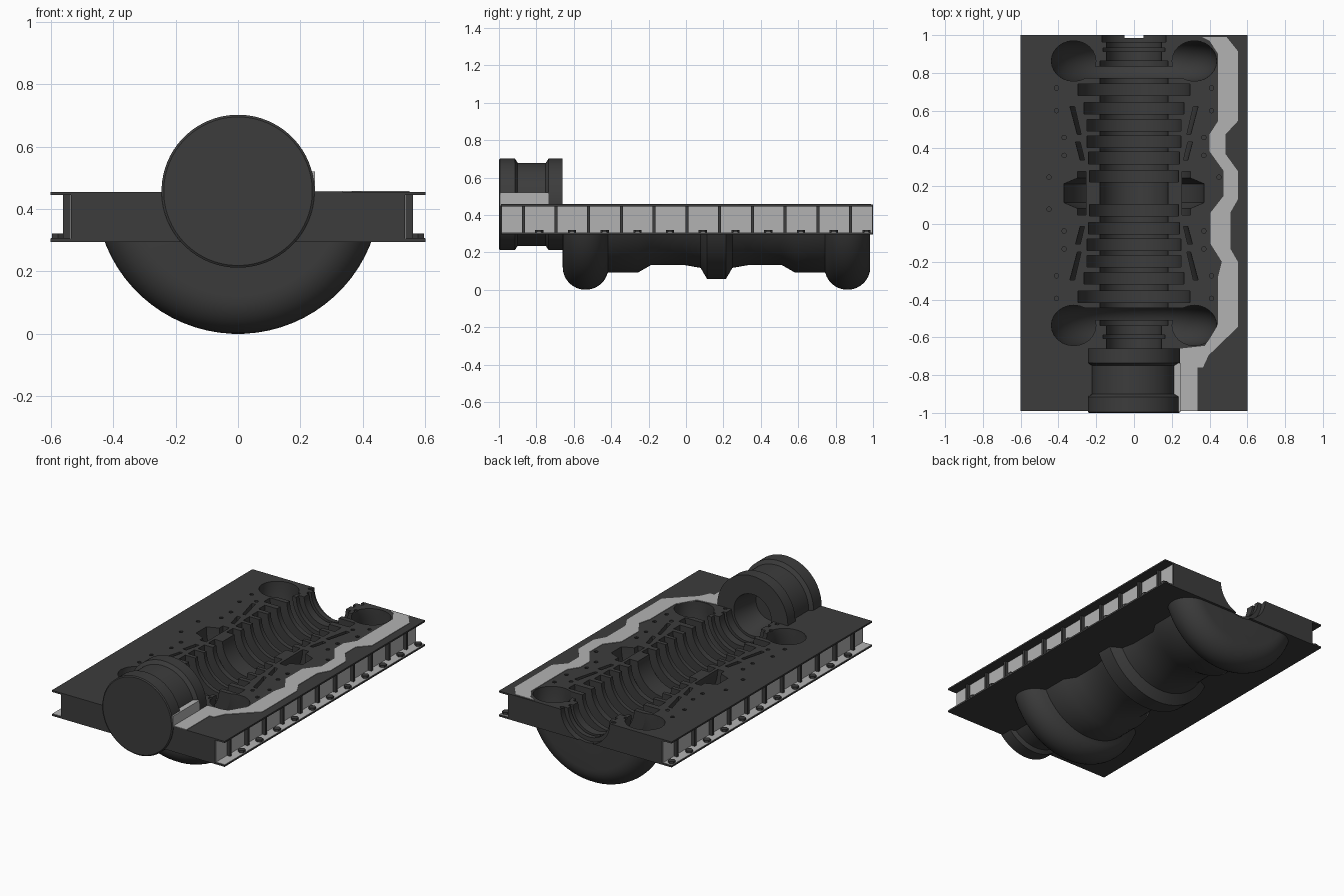
import bpy, bmesh, math
from mathutils import Matrix

if "Cube" in bpy.data.objects:
    bpy.data.objects.remove(bpy.data.objects["Cube"])

AXIS_Z = 0.457      # height of the shaft axis
MID_Y = 0.163       # plane of symmetry of the bladed section
SEGMENTS = 72


def material(name, value):
    mat = bpy.data.materials.new(name)
    mat.use_nodes = True
    color = (value, value, value, 1)
    mat.diffuse_color = color
    bsdf = next(n for n in mat.node_tree.nodes if n.type == 'BSDF_PRINCIPLED')
    bsdf.inputs["Base Color"].default_value = color
    return mat


dark = material("dark iron", 0.045)
light = material("light grey paint", 0.45)


def finish(name, bm, mat):
    bmesh.ops.recalc_face_normals(bm, faces=bm.faces)
    mesh = bpy.data.meshes.new(name)
    bm.to_mesh(mesh)
    bm.free()
    mesh.materials.append(mat)
    obj = bpy.data.objects.new(name, mesh)
    bpy.context.collection.objects.link(obj)
    return obj


def add_box(bm, x, y, z):
    size = [b - a for a, b in (x, y, z)]
    centre = [(a + b) / 2 for a, b in (x, y, z)]
    bmesh.ops.create_cube(bm, size=1, matrix=Matrix.Translation(centre) @ Matrix.Diagonal((*size, 1)))


def add_cylinder(bm, x, y, z, radius, depth, sides):
    bmesh.ops.create_cone(bm, cap_ends=True, segments=sides, radius1=radius, radius2=radius,
                          depth=depth, matrix=Matrix.Translation((x, y, z)))


def add_prism(bm, points, direction):
    """Extrude a closed outline along a direction."""
    face = bm.faces.new([bm.verts.new(p) for p in points])
    top = bmesh.ops.extrude_face_region(bm, geom=[face])["geom"]
    bmesh.ops.translate(bm, vec=direction, verts=[v for v in top if isinstance(v, bmesh.types.BMVert)])


def add_lathe(bm, profile, ring=False):
    """Turn (y, radius) points about the shaft axis; a ring profile closes on itself."""
    loops = []
    for y, r in profile:
        angles = [(i + 0.5) * math.tau / SEGMENTS for i in range(SEGMENTS)]
        loops.append([bm.verts.new((r * math.cos(a), y, AXIS_Z + r * math.sin(a))) for a in angles])
    pairs = list(zip(loops, loops[1:]))
    if ring:
        pairs.append((loops[-1], loops[0]))
    else:
        bm.faces.new(loops[0])
        bm.faces.new(loops[-1])
    for a, b in pairs:
        for i in range(SEGMENTS):
            j = (i + 1) % SEGMENTS
            bm.faces.new((a[i], a[j], b[j], b[i]))


def lathe(name, profile, ring=False):
    bm = bmesh.new()
    add_lathe(bm, profile, ring)
    return finish(name, bm, dark)


def mirrored(half):
    """Both halves of a profile about the middle plane, as y positions."""
    full = [(-d, r) for d, r in reversed(half)] + half
    return [(MID_Y + d, r) for d, r in full]


def cut(obj, cutters):
    for cutter in cutters:
        mod = obj.modifiers.new("cut", 'BOOLEAN')
        mod.operation = 'DIFFERENCE'
        mod.solver = 'EXACT'
        mod.object = cutter
    graph = bpy.context.evaluated_depsgraph_get()
    mesh = bpy.data.meshes.new_from_object(obj.evaluated_get(graph))
    obj.modifiers.clear()
    mesh.materials.clear()
    mesh.materials.append(dark)
    for poly in mesh.polygons:
        poly.material_index = 0
    obj.data = mesh


def smooth(obj):
    for poly in obj.data.polygons:
        poly.use_smooth = True
    obj.data.set_sharp_from_angle(angle=math.radians(30))


# Shaft bore with stage grooves
grooves = [(0.09, 0.235), (0.186, 0.24), (0.273, 0.248), (0.36, 0.25),
           (0.45, 0.265), (0.548, 0.297), (0.64, 0.345)]
half = []
for d, r in grooves:
    half += [(d - 0.031, 0.18), (d - 0.031, r), (d + 0.031, r), (d + 0.031, 0.18)]
half += [(0.7, 0.18), (0.7, 0.145), (0.75, 0.145), (0.75, 0.165), (0.77, 0.165), (0.77, 0.145)]
front_end = [(MID_Y - 1.0, 0.1), (MID_Y - 0.823, 0.13), (MID_Y - 0.823, 0.145)]
back_end = [(MID_Y + 0.8, 0.145), (MID_Y + 0.8, 0.17), (1.1, 0.17)]
bore = lathe("bore_cutter", front_end + mirrored(half) + back_end)

# Annular chambers: end scrolls, centre inlet and slanted bleed slots
chambers = [lathe("inlet_cutter", mirrored([(0.05, 0.37), (0.08, 0.3), (0.115, 0.3), (0.115, 0.255)]), True)]
slots = [[(0.31, 0.28), (0.31, 0.3), (0.46, 0.34), (0.46, 0.315)],
         [(0.175, 0.262), (0.175, 0.285), (0.27, 0.31), (0.27, 0.285)]]
scroll = [(0.7 + 0.107 * math.cos(a), 0.32 + 0.118 * math.sin(a))
          for a in (i * math.tau / 24 for i in range(24))]
for side in (-1, 1):
    for outline in [scroll] + slots:
        chambers.append(lathe("chamber_cutter", [(MID_Y + side * d, r) for d, r in outline], True))

# Bolt holes in the joint face
bm = bmesh.new()
holes = [(0.41, 0.557), (0.41, 0.437), (0.37, 0.295), (0.335, 0.497),
         (0.37, 0.2), (0.45, 0.085), (0.18, 0.81), (0.2, 0.72)]
for x, d in holes:
    for sx in (-1, 1):
        for sy in (-1, 1):
            add_cylinder(bm, sx * x, MID_Y + sy * d, 0.465, 0.012, 0.05, 10)
bolt_holes = finish("bolt_hole_cutter", bm, dark)

# Flanged joint block with side channels
bm = bmesh.new()
right = [(0.6, 0.295), (0.6, 0.305), (0.535, 0.305), (0.535, 0.445), (0.6, 0.445), (0.6, 0.455)]
section = right + [(-x, z) for x, z in reversed(right)]
add_prism(bm, [(x, -0.99, z) for x, z in section], (0, 1.99, 0))
joint_block = finish("joint_block", bm, dark)
cut(joint_block, [bore, bolt_holes] + chambers)
smooth(joint_block)

# Lower casing with rounded end scrolls
shell = [(0.05, 0.4), (0.085, 0.34), (0.17, 0.325), (0.35, 0.325), (0.42, 0.365), (0.58, 0.365)]
shell += [(0.7 - 0.122 * math.cos(a), 0.337 + 0.12 * math.sin(a))
          for a in (math.radians(15 + 11 * i) for i in range(16))]
casing = lathe("lower_casing", mirrored(shell))
bm = bmesh.new()
add_box(bm, (-1, 1), (-2, 2), (0.449, 1.2))
clip = finish("clip_cutter", bm, dark)
cut(casing, [clip, bore] + chambers)
smooth(casing)

# Coupling housing at the front
coupling = lathe("coupling_housing", [(-1.0, 0.238), (-0.995, 0.245), (-0.915, 0.245), (-0.9, 0.222),
                                      (-0.75, 0.222), (-0.735, 0.245), (-0.66, 0.245)])
cut(coupling, [bore])
smooth(coupling)

for cutter in [bore, bolt_holes, clip] + chambers:
    bpy.data.objects.remove(cutter)

# Light panel beside the coupling
bm = bmesh.new()
add_box(bm, (0.2, 0.246), (-0.995, -0.735), (0.45, 0.52))
finish("coupling_side_panel", bm, light)

# Painted walkway on the joint face
outer = [(0.49, 0.99), (0.55, 0.915), (0.55, 0.545), (0.485, 0.475), (0.485, 0.37), (0.55, 0.28),
         (0.55, 0.13), (0.51, 0.06), (0.51, -0.13), (0.55, -0.2), (0.55, -0.545), (0.395, -0.695),
         (0.365, -0.76), (0.335, -0.76), (0.335, -0.99)]
inner = [(0.24, -0.99), (0.24, -0.66), (0.375, -0.645), (0.445, -0.53), (0.445, -0.28), (0.465, -0.2),
         (0.405, -0.105), (0.405, 0.06), (0.475, 0.15), (0.475, 0.28), (0.4, 0.385), (0.4, 0.475),
         (0.445, 0.545), (0.445, 0.9), (0.4, 0.97), (0.36, 0.99)]
bm = bmesh.new()
add_prism(bm, [(x, y, 0.454) for x, y in outer + inner], (0, 0, 0.004))
finish("painted_walkway", bm, light)

# Side channels: painted web and ledge, ribs and bolts
for label, s in (("left", 1), ("right", -1)):
    def span(a, b):
        return tuple(sorted((s * a, s * b)))

    bm = bmesh.new()
    add_box(bm, span(0.534, 0.538), (-0.985, 0.995), (0.305, 0.445))
    add_box(bm, span(0.534, 0.599), (-0.985, 0.995), (0.304, 0.307))
    finish(label + "_channel_paint", bm, light)

    bm = bmesh.new()
    for i in range(11):
        y = -0.87 + 0.175 * i
        add_box(bm, span(0.53, 0.56), (y - 0.008, y + 0.008), (0.3, 0.45))
    finish(label + "_channel_ribs", bm, dark)

    bm = bmesh.new()
    for i in range(11):
        add_cylinder(bm, s * 0.576, -0.785 + 0.175 * i, 0.312, 0.022, 0.018, 6)
    finish(label + "_channel_bolts", bm, dark)
